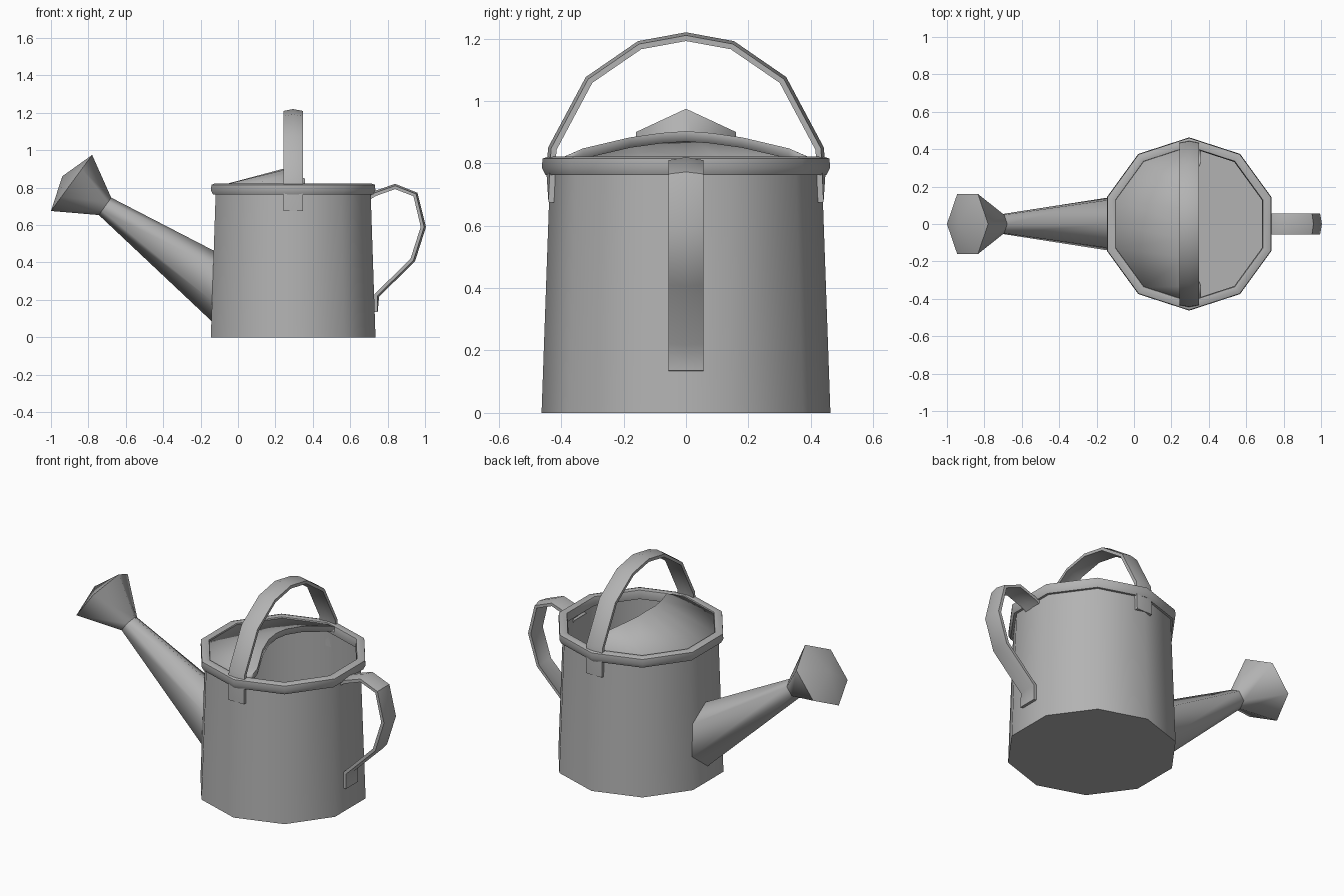
import bpy, bmesh
from math import cos, sin, radians
from mathutils import Vector

cube = bpy.data.objects.get("Cube")
if cube:
    bpy.data.objects.remove(cube, do_unlink=True)

metal = bpy.data.materials.new("grey metal")
metal.use_nodes = True
COLOUR = (0.45, 0.45, 0.45, 1)
metal.diffuse_color = COLOUR
metal.node_tree.nodes["Principled BSDF"].inputs["Base Color"].default_value = COLOUR

CX = 0.295          # centre of the can body
SIDES = 10


def finish(name, rings, closed=True, cap_start=False, cap_end=False, loop=False,
           angle=50, thickness=0):
    """Skin a list of point rings into one object."""
    bm = bmesh.new()
    rows = [[bm.verts.new(p) for p in ring] for ring in rings]
    pairs = list(zip(rows, rows[1:] + rows[:1])) if loop else list(zip(rows, rows[1:]))
    n = len(rows[0])
    for a, b in pairs:
        for i in range(n if closed else n - 1):
            j = (i + 1) % n
            bm.faces.new((a[i], a[j], b[j], b[i]))
    if cap_start:
        bm.faces.new(rows[0][::-1])
    if cap_end:
        bm.faces.new(rows[-1])
    bmesh.ops.remove_doubles(bm, verts=bm.verts, dist=0.0005)
    bmesh.ops.recalc_face_normals(bm, faces=bm.faces)
    mesh = bpy.data.meshes.new(name)
    bm.to_mesh(mesh)
    bm.free()
    mesh.materials.append(metal)
    obj = bpy.data.objects.new(name, mesh)
    bpy.context.collection.objects.link(obj)
    bpy.ops.object.select_all(action='DESELECT')
    obj.select_set(True)
    bpy.context.view_layer.objects.active = obj
    bpy.ops.object.shade_smooth_by_angle(angle=radians(angle))
    if thickness:
        mod = obj.modifiers.new("thickness", 'SOLIDIFY')
        mod.thickness = thickness
        mod.offset = 0
    return obj


def body_point(deg, r, z):
    return Vector((CX + r * cos(radians(deg)), r * sin(radians(deg)), z))


def body_ring(r, z):
    return [body_point(90 + 360 / SIDES * i, r, z) for i in range(SIDES)]


# Tapered can with an inner wall and floor
finish("can_body", [body_ring(r, z) for r, z in
       [(0.463, 0), (0.435, 0.79), (0.425, 0.79), (0.45, 0.012)]],
       cap_start=True, cap_end=True)

# Rolled rim
rim = [(0.43, 0.762), (0.45, 0.762), (0.462, 0.785), (0.46, 0.815),
       (0.44, 0.822), (0.415, 0.818), (0.41, 0.795), (0.415, 0.765)]
finish("rim", [body_ring(r, z) for r, z in rim], loop=True)

# Half cover: raised arch at the opening, sloping down to the rim, with a lip
half_arch = [(0.355, 0.39, 0.818), (0.355, 0.33, 0.845), (0.285, 0.18, 0.88),
             (0.255, 0.08, 0.894), (0.25, 0, 0.9)]
half_edge = [Vector((0.355, 0.40, 0.805))]
half_edge += [body_point(d, 0.418, 0.805) for d in (90, 126, 162)]
half_edge += [Vector((CX - 0.418 * cos(radians(18)), 0, 0.805))]


def mirrored(half):
    half = [Vector(p) for p in half]
    return half + [Vector((p.x, -p.y, p.z)) for p in half[-2::-1]]


arch, edge = mirrored(half_arch), mirrored(half_edge)
lip = [p - Vector((0, 0, 0.03)) for p in arch]
finish("half_cover", [edge, arch, lip], closed=False, thickness=0.008)


def strap(name, path, across, half_width, thick, dip):
    """Bent metal strap with a shallow crease down its outer face."""
    path = [Vector(p) for p in path]
    across = Vector(across)
    rings = []
    for i, p in enumerate(path):
        before = (p - path[max(i - 1, 0)]).normalized()
        after = (path[min(i + 1, len(path) - 1)] - p).normalized()
        out = (before + after).cross(across).normalized() * (thick / 2)
        fold = out.normalized() * dip * (0 if i in (0, len(path) - 1) else 1)
        w = across * half_width
        rings.append([p + out - w, p + out - fold, p + out + w,
                      p - out + w, p - out - fold, p - out - w])
    finish(name, rings, cap_start=True, cap_end=True)


# Carrying handle over the top, running across the can
half_top = [(CX, 0.432, 0.675), (CX, 0.428, 0.765), (CX, 0.424, 0.845),
            (CX, 0.307, 1.064), (CX, 0.147, 1.174), (CX, 0, 1.201)]
strap("top_handle", mirrored(half_top), (-1, 0, 0), 0.052, 0.018, 0.01)

# Pouring handle at the back of the can
strap("side_handle", [(0.695, 0, 0.74), (0.735, 0, 0.764), (0.84, 0, 0.801), (0.945, 0, 0.76),
      (0.986, 0, 0.59), (0.93, 0, 0.415), (0.737, 0, 0.225), (0.738, 0, 0.135)],
      (0, -1, 0), 0.056, 0.018, 0.01)

# Spout: six-sided cone trimmed to the flat side of the can
def hexagon(centre, axis, r):
    side = Vector((0, 1, 0))
    up = axis.cross(side).normalized()
    return [centre + r * (cos(radians(60 * i)) * up + sin(radians(60 * i)) * side)
            for i in range(6)]


neck = Vector((-0.711, 0, 0.7))
spout_axis = Vector((-0.816, 0, 0.578))
tip = hexagon(neck, spout_axis, 0.057)
wide = hexagon(neck - 0.7 * spout_axis, spout_axis, 0.155)


def trim(a, b):
    """Extend line a-b to the sloping plane of the can's flat side."""
    slope, x0 = 0.034, -0.143
    d = b - a
    t = (x0 + slope * a.z - a.x) / (d.x - slope * d.z)
    return a + d * t


root = [trim(a, b) for a, b in zip(tip, wide)]
finish("spout", [root, tip], angle=65)

# Sprinkler head: flared cone closed by a low pointed face
face = Vector((-0.89, 0, 0.825))
head_axis = Vector((-0.806, 0, 0.592))
finish("sprinkler_head",
       [hexagon(neck, spout_axis, 0.057), hexagon(face, head_axis, 0.186),
        [face + head_axis * 0.061] * 6], angle=65)
